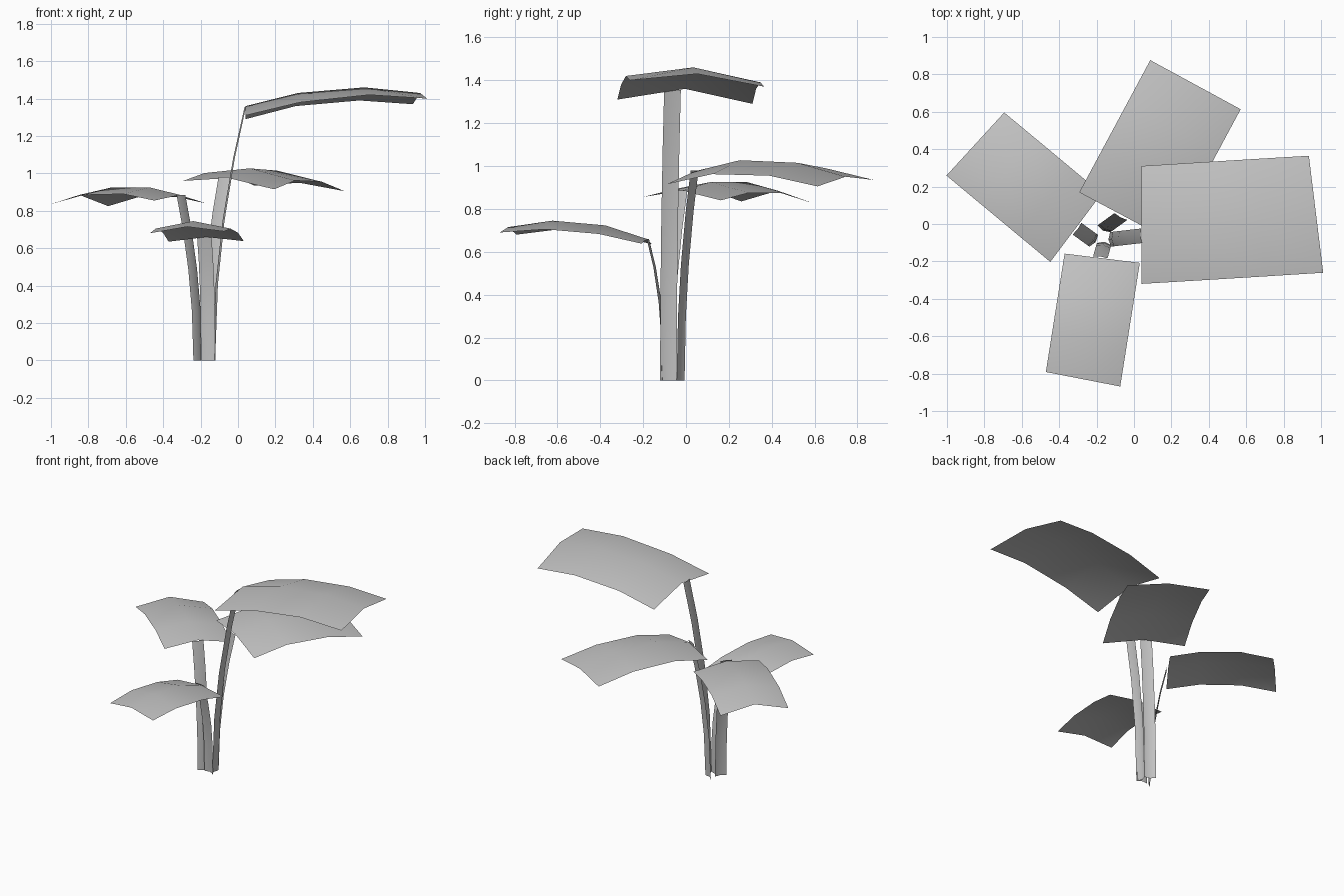
import bpy, bmesh, math
from mathutils import Vector

cube = bpy.data.objects.get("Cube")
if cube:
    bpy.data.objects.remove(cube)

# One plain grey for the whole plant
grey = bpy.data.materials.new("plain grey")
grey.use_nodes = True
COLOUR = (0.55, 0.55, 0.55, 1.0)
grey.diffuse_color = COLOUR
grey.node_tree.nodes["Principled BSDF"].inputs["Base Color"].default_value = COLOUR


def heading(deg):
    """Forward and left unit vectors on the ground plane."""
    a = math.radians(deg)
    return Vector((math.cos(a), math.sin(a), 0)), Vector((-math.sin(a), math.cos(a), 0))


def sheet(name, rows):
    """Skin rows of (left, middle, right) points into a smooth sheet."""
    bm = bmesh.new()
    grid = [[bm.verts.new(p) for p in row] for row in rows]
    for r0, r1 in zip(grid, grid[1:]):
        for i in range(2):
            bm.faces.new((r0[i], r0[i + 1], r1[i + 1], r1[i]))
    # Leaves face up, stems face back towards the root
    for f in bm.faces:
        f.normal_flip()
        f.smooth = True
    mesh = bpy.data.meshes.new(name)
    bm.to_mesh(mesh)
    bm.free()
    mesh.materials.append(grey)
    obj = bpy.data.objects.new(name, mesh)
    bpy.context.collection.objects.link(obj)


def leaf(name, base, yaw, length, width, ridge, drop_left, drop_right):
    """Folded sheet: ridge heights along it, edges dropped on each side."""
    rows = []
    chord, _ = heading((yaw[0] + yaw[1]) / 2)
    for t, z, dl, dr in zip((0, 0.3, 0.68, 1), ridge, drop_left, drop_right):
        _, left = heading(yaw[0] + (yaw[1] - yaw[0]) * t)
        mid = Vector((base[0], base[1], z)) + chord * length * t
        side = left * width / 2
        rows.append((mid + side - Vector((0, 0, dl)), mid,
                     mid - side - Vector((0, 0, dr))))
    sheet(name, rows)


def stem(name, foot, top, height, yaw, bend):
    """Folded strip that leans out towards its leaf as it rises."""
    rows = []
    fwd, left = heading(yaw)
    for t in (0, 0.3, 0.55, 0.8, 1):
        mid = Vector(foot).lerp(Vector(top), t ** bend).to_3d()
        mid.z = height * t
        side = left * 0.039
        rows.append((mid + side, mid - fwd * 0.012 * (1 - 0.6 * t), mid - side))
    sheet(name, rows)


# Leaves: base, start and end yaw, length, width, ridge heights, edge drops
leaf("large_left_leaf", (0.04, -0.005), (0, 7), 0.935, 0.63,
     (1.36, 1.43, 1.46, 1.43), (0.07, 0.07, 0.07, 0.06), (0.05, 0.05, 0.04, 0.03))
leaf("back_leaf", (-0.05, 0.04), (62, 61.5), 0.80, 0.55,
     (0.975, 1.027, 1.015, 0.95), (0.015, 0.025, 0.025, 0.015), (0.06, 0.065, 0.06, 0.045))
leaf("front_leaf", (-0.17, -0.183), (263, 259), 0.655, 0.405,
     (0.66, 0.723, 0.745, 0.715), (0.022, 0.04, 0.04, 0.025), (0.025, 0.04, 0.04, 0.035))
leaf("right_leaf", (-0.31, -0.02), (143, 137.5), 0.70, 0.457,
     (0.885, 0.925, 0.925, 0.885), (0.03, 0.035, 0.04, 0.05), (0.045, 0.05, 0.05, 0.06))

# Stems: foot, top, height, yaw, bend
stem("large_left_stem", (-0.125, -0.082), (0.04, -0.063), 1.355, 4, 2.0)
stem("back_stem", (-0.16, -0.025), (-0.07, 0.04), 0.98, 62, 2.0)
stem("front_stem", (-0.16, -0.107), (-0.18, -0.178), 0.66, 262, 2.6)
stem("right_stem", (-0.215, -0.09), (-0.305, -0.025), 0.885, 143, 2.0)
